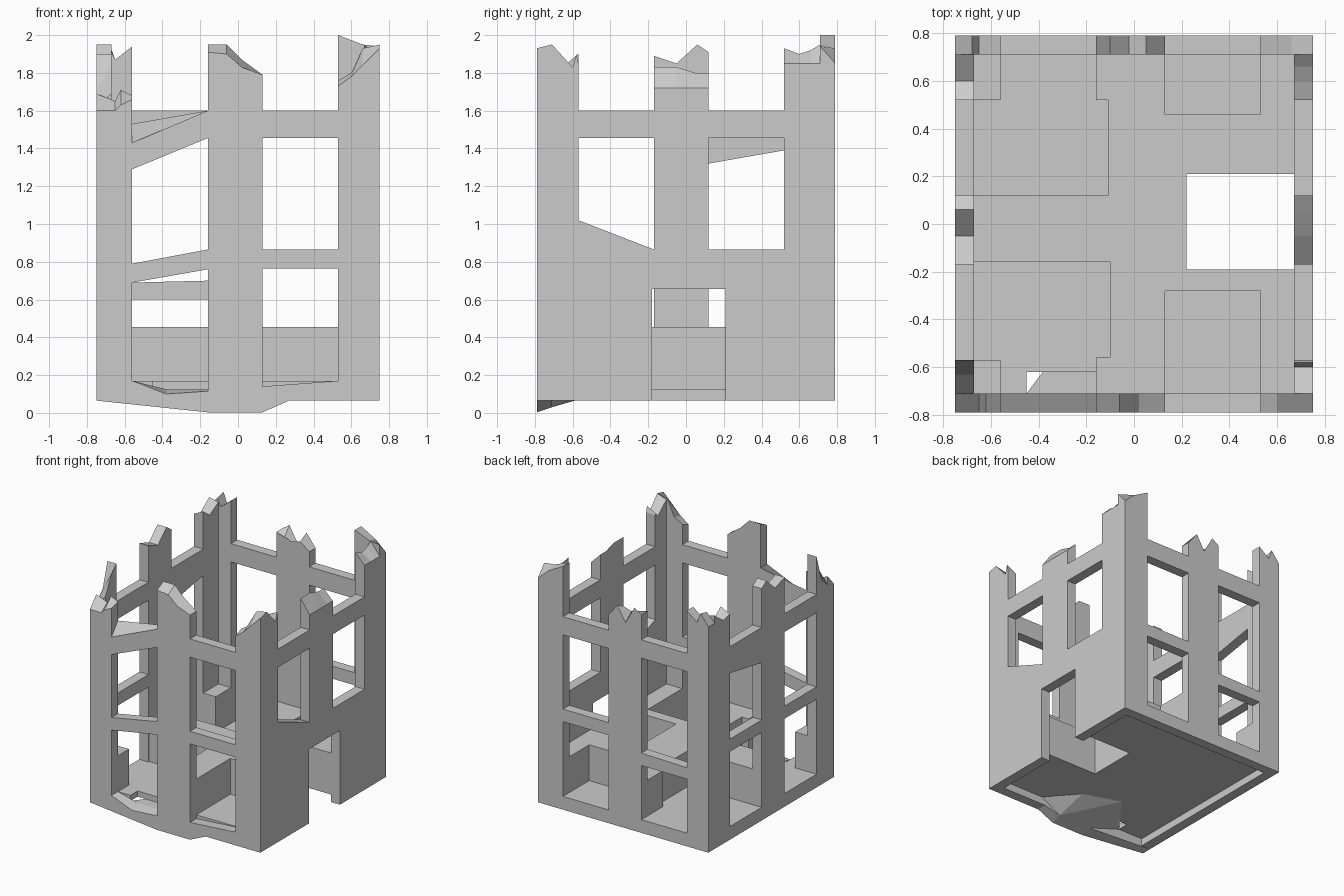
import bpy, bmesh
from mathutils import Vector
from mathutils.geometry import tessellate_polygon

X, Y, T = 0.75, 0.79, 0.08      # half width, half depth, wall thickness


def finish(name, bm):
    bmesh.ops.recalc_face_normals(bm, faces=bm.faces)
    bmesh.ops.dissolve_limit(bm, angle_limit=0.01, verts=bm.verts, edges=bm.edges)
    mesh = bpy.data.meshes.new(name)
    bm.to_mesh(mesh)
    bm.free()
    ob = bpy.data.objects.new(name, mesh)
    bpy.context.collection.objects.link(ob)
    return ob


def slab(name, loops, outer, inner):
    """Sheet with holes between two placements; loop points are (u, v_outer[, v_inner])."""
    bm = bmesh.new()
    loops = [[(p[0], p[1], p[-1]) for p in lp] for lp in loops]
    tris = tessellate_polygon([[Vector((p[0], p[1], 0)) for p in lp] for lp in loops])
    rows = []
    for place, k in ((outer, 1), (inner, 2)):
        verts = [bm.verts.new(place(p[0], p[k])) for lp in loops for p in lp]
        for t in tris:
            bm.faces.new([verts[i] for i in t])
        rows.append(verts)
    start = 0
    for lp in loops:
        n = len(lp)
        for i in range(n):
            a, b = start + i, start + (i + 1) % n
            bm.faces.new((rows[0][a], rows[0][b], rows[1][b], rows[1][a]))
        start += n
    return finish(name, bm)


def hole(u0, u1, b0, b1, t0, t1):
    return [(u0, b0), (u1, b1), (u1, t1), (u0, t0)]


def wall_y(name, s, loops):
    slab(name, loops, lambda u, z: (u, s * Y, z), lambda u, z: (u, s * (Y - T), z))


def wall_x(name, s, loops):
    slab(name, loops, lambda u, z: (s * X, u, z), lambda u, z: (s * (X - T), u, z))


# Front wall: sagging foot, broken left beams
front = [(.75, .065), (.27, .065), (.13, .003, .03), (-.16, .003, .03), (-.75, .065),
         (-.75, 1.6, 1.69), (-.65, 1.6, 1.65), (-.62, 1.63, 1.71), (-.56, 1.66, 1.68),
         (-.56, 1.43, 1.53), (-.16, 1.6), (-.16, 1.91, 1.95), (-.06, 1.9, 1.95),
         (.02, 1.83, 1.87), (.13, 1.79), (.13, 1.6), (.53, 1.6), (.53, 1.73, 1.76),
         (.6, 1.78, 1.8), (.66, 1.84, 1.93), (.75, 1.93, 1.95)]
wall_y("front_wall", -1, [
    front,
    hole(-.56, -.16, .79, .865, 1.29, 1.455),
    [(-.56, .17), (-.38, .10, .125), (-.16, .115, .125), (-.16, .76), (-.56, .69)],
    hole(.13, .53, .865, .865, 1.455, 1.455),
    hole(.13, .53, .14, .17, .765, .765)])

# Back wall
back = [(.75, .065), (-.75, .065), (-.75, 1.86), (-.68, 1.95, 1.93), (-.65, 1.87),
        (-.56, 1.94), (-.56, 1.6), (-.16, 1.6), (-.16, 1.8), (-.1, 1.84, 1.75),
        (-.02, 1.7, 1.76), (.05, 1.82, 1.78), (.13, 1.72), (.13, 1.6), (.53, 1.6),
        (.53, 2.0), (.66, 1.93, 1.95), (.75, 1.85, 1.94)]
wall_y("back_wall", 1, [
    back,
    hole(-.56, -.16, .69, .70, 1.455, 1.455),
    hole(-.56, -.16, .17, .17, .6, .6),
    hole(.13, .53, .865, .865, 1.455, 1.455),
    hole(.13, .53, .17, .17, .765, .765)])

# Right wall with doorway notch
right = [(.71, .065), (.21, .065), (.21, .655), (-.18, .655), (-.18, .065), (-.71, .065),
         (-.71, 1.95, 1.92), (-.6, 1.83), (-.58, 1.9, 1.86), (-.57, 1.85), (-.57, 1.6),
         (-.17, 1.6), (-.17, 1.72, 1.83), (-.05, 1.72, 1.83), (.05, 1.72, 1.8),
         (.12, 1.72, 1.8), (.12, 1.6), (.52, 1.6), (.52, 1.85, 1.93), (.6, 1.85, 1.9),
         (.66, 1.85, 1.92), (.71, 1.85, 1.95)]
wall_x("right_wall", 1, [
    right,
    hole(-.57, -.17, 1.02, .865, 1.455, 1.455),
    hole(.12, .52, .865, .865, 1.455, 1.455)])

# Left wall
left = [(.71, .065), (-.71, .065), (-.71, 1.62, 1.69), (-.63, 1.7, 1.85), (-.57, 1.9),
        (-.57, 1.6), (-.17, 1.6), (-.17, 1.89), (-.05, 1.85), (.06, 1.95), (.12, 1.91),
        (.12, 1.6), (.52, 1.6), (.52, 1.86, 1.9), (.6, 1.84), (.71, 1.92, 1.9)]
wall_x("left_wall", -1, [
    left,
    hole(-.57, -.17, .865, .865, 1.455, 1.455),
    hole(-.57, -.17, .17, .17, .765, .765),
    hole(.12, .52, .865, .865, 1.32, 1.39),
    hole(.12, .52, .17, .17, .765, .765)])


# Raised deck with recessed bays and an open door shaft
def plate(name, outline, z0, z1):
    slab(name, [outline], lambda u, v: (u, v, z0), lambda u, v: (u, v, z1))


def rect(x0, x1, y0, y1):
    return hole(x0, x1, y0, y0, y1, y1)


deck = [(-.16, -.71), (.13, -.71), (.13, -.28), (.53, -.28), (.53, -.71), (.67, -.71),
        (.67, -.19), (.22, -.19), (.22, .21), (.67, .21), (.67, .71), (.53, .71),
        (.53, .46), (.13, .46), (.13, .71), (-.16, .71), (-.16, .52), (-.11, .52),
        (-.11, .12), (-.67, .12), (-.67, -.16), (-.10, -.16), (-.10, -.56), (-.16, -.56)]
plate("deck", deck, .125, .455)
plate("front_corner_block", rect(-.67, -.56, -.71, -.57), .125, .455)
plate("back_corner_block", rect(-.67, -.56, .52, .71), .125, .455)

# Low floors of the recessed bays
plate("front_right_bay_floor", rect(.13, .53, -.71, -.28), .125, .17)
plate("back_right_bay_floor", rect(.13, .53, .46, .71), .125, .17)
plate("back_left_bay_floor", [(-.67, .12), (-.11, .12), (-.11, .52), (-.16, .52),
      (-.16, .71), (-.56, .71), (-.56, .52), (-.67, .52)], .125, .17)
plate("front_left_bay_floor", [(-.67, -.57), (-.56, -.57), (-.56, -.71), (-.45, -.71),
      (-.45, -.62), (-.16, -.62), (-.16, -.56), (-.10, -.56), (-.10, -.16),
      (-.67, -.16)], .125, .17)

# Sagging ground under the middle of the front
bm = bmesh.new()
pts = [(-.45, -.71, .125), (.3, -.71, .125), (-.16, -.71, .03), (.13, -.71, .03),
       (-.2, -.38, .125), (.1, -.48, .125)]
for p in pts:
    bm.verts.new(p)
bmesh.ops.convex_hull(bm, input=bm.verts)
finish("sagging_ground", bm)
